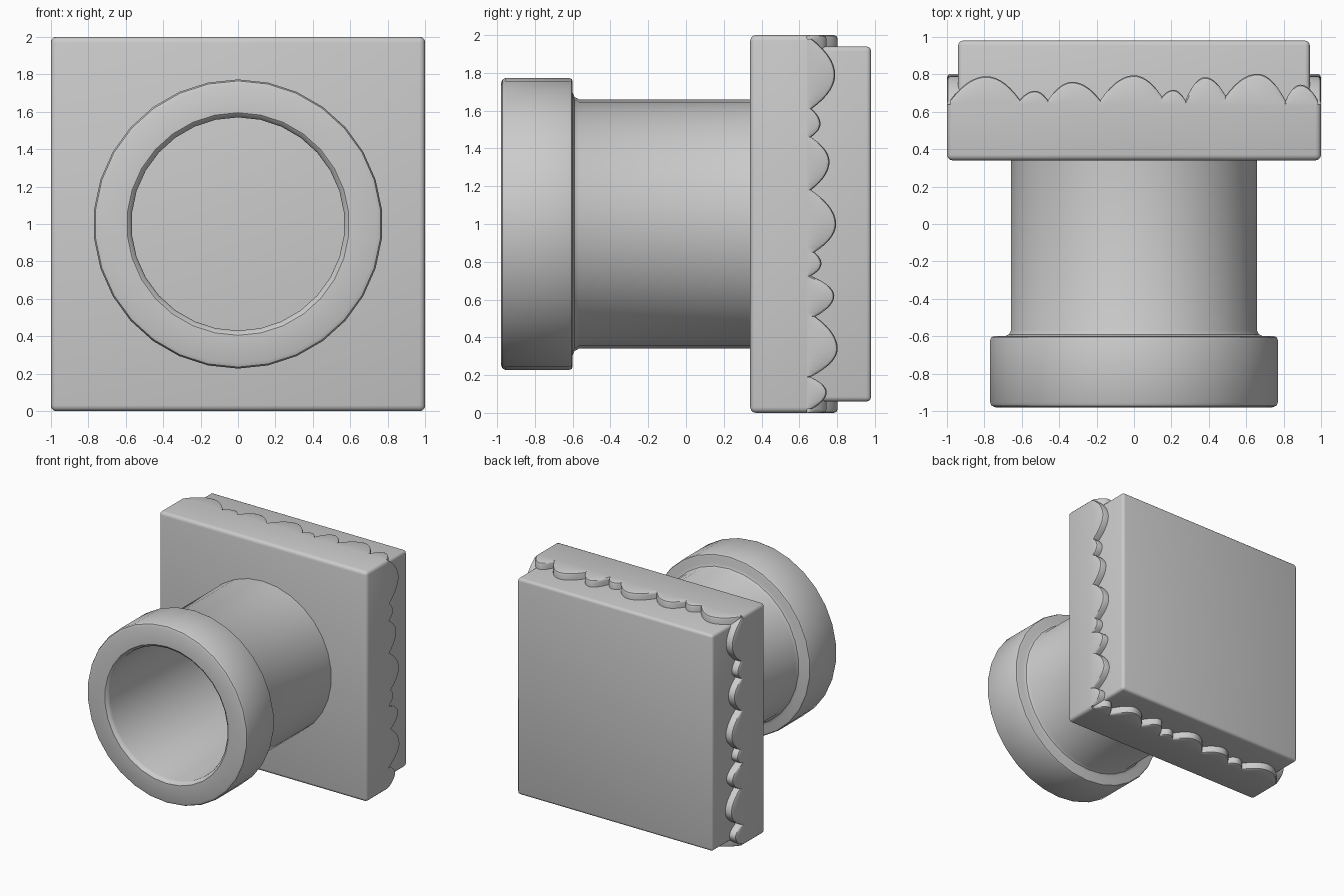
import bpy, bmesh, math
from mathutils import Vector

if "Cube" in bpy.data.objects:
    bpy.data.objects.remove(bpy.data.objects["Cube"])


def finish(bm, name, angle=35):
    bmesh.ops.recalc_face_normals(bm, faces=bm.faces)
    mesh = bpy.data.meshes.new(name)
    bm.to_mesh(mesh)
    bm.free()
    ob = bpy.data.objects.new(name, mesh)
    bpy.context.collection.objects.link(ob)
    bpy.ops.object.select_all(action='DESELECT')
    ob.select_set(True)
    bpy.context.view_layer.objects.active = ob
    bpy.ops.object.shade_smooth_by_angle(angle=math.radians(angle))
    return ob


def slab(name, half, y0, y1, sharp_y, bevel):
    """Square slab with rounded edges; the rim at sharp_y stays sharp."""
    bm = bmesh.new()
    bmesh.ops.create_cube(bm, size=1)
    for v in bm.verts:
        v.co = Vector((v.co.x * 2 * half, y0 if v.co.y < 0 else y1, 1 + v.co.z * 2 * half))
    edges = [e for e in bm.edges if any(abs(v.co.y - sharp_y) > 1e-4 for v in e.verts)]
    bmesh.ops.bevel(bm, geom=edges, offset=bevel, segments=3, profile=0.5, affect='EDGES')
    return finish(bm, name)


def lathe(name, profile, sides):
    """Revolve (radius, y) points around the pipe axis."""
    bm = bmesh.new()
    rings = []
    for r, y in profile:
        rings.append([bm.verts.new((r * math.sin(2 * math.pi * i / sides), y,
                                    1 + r * math.cos(2 * math.pi * i / sides)))
                      for i in range(sides)])
    for a, b in zip(rings, rings[1:]):
        for i in range(sides):
            j = (i + 1) % sides
            bm.faces.new((a[i], a[j], b[j], b[i]))
    return finish(bm, name)


# Square base: front slab and slightly smaller back block
RIM = 0.64
slab("front_slab", 1.0, 0.34, RIM, RIM, 0.03)
slab("back_block", 0.94, 0.5, 0.98, 0.5, 0.025)

# Hollow pipe with a thick lip
lathe("pipe", [(0.57, 0.36), (0.57, -0.945), (0.576, -0.965), (0.595, -0.98),
               (0.745, -0.98), (0.765, -0.972), (0.773, -0.955), (0.773, -0.62),
               (0.767, -0.605), (0.752, -0.6), (0.695, -0.6), (0.672, -0.59),
               (0.66, -0.567), (0.66, 0.36)], 30)

# Scalloped trim: alternating troughs and peaks along one side
SCALLOPS = [(-0.98, 0.665), (-0.79, 0.79), (-0.61, 0.665), (-0.53, 0.712), (-0.46, 0.662),
            (-0.33, 0.76), (-0.18, 0.662), (0, 0.795), (0.15, 0.68), (0.21, 0.717),
            (0.275, 0.662), (0.38, 0.785), (0.49, 0.685), (0.66, 0.803), (0.81, 0.66),
            (0.89, 0.745), (0.98, 0.665)]


def scallop_curve(steps=7):
    pts = [SCALLOPS[0]]
    for k in range(1, len(SCALLOPS), 2):
        (ta, ya), (tp, yp), (tb, yb) = SCALLOPS[k - 1:k + 2]
        for i in range(1, steps + 1):
            u = 1 - i / steps
            pts.append((tp + (ta - tp) * u, yp + (ya - yp) * u * u))
        for i in range(1, steps + 1):
            u = i / steps
            pts.append((tp + (tb - tp) * u, yp + (yb - yp) * u * u))
    return pts


def trim(name, place):
    bm = bmesh.new()
    cols = []
    for t, y in scallop_curve():
        section = [(RIM, 1.0), (y - 0.02, 1.0), (y - 0.006, 0.994), (y, 0.98),
                   (y, 0.92), (RIM, 0.92)]
        cols.append([bm.verts.new(place(t, sy, d)) for sy, d in section])
    n = len(cols[0])
    for a, b in zip(cols, cols[1:]):
        for i in range(n):
            j = (i + 1) % n
            bm.faces.new((a[i], a[j], b[j], b[i]))
    bm.faces.new(cols[0])
    bm.faces.new(cols[-1])
    finish(bm, name, 40)


for side, s in (("top", 1), ("bottom", -1)):
    trim(side + "_trim", lambda t, y, d, s=s: (t, y, 1 + s * d))
for side, s in (("right", 1), ("left", -1)):
    trim(side + "_trim", lambda t, y, d, s=s: (s * d, y, 1 - t))
